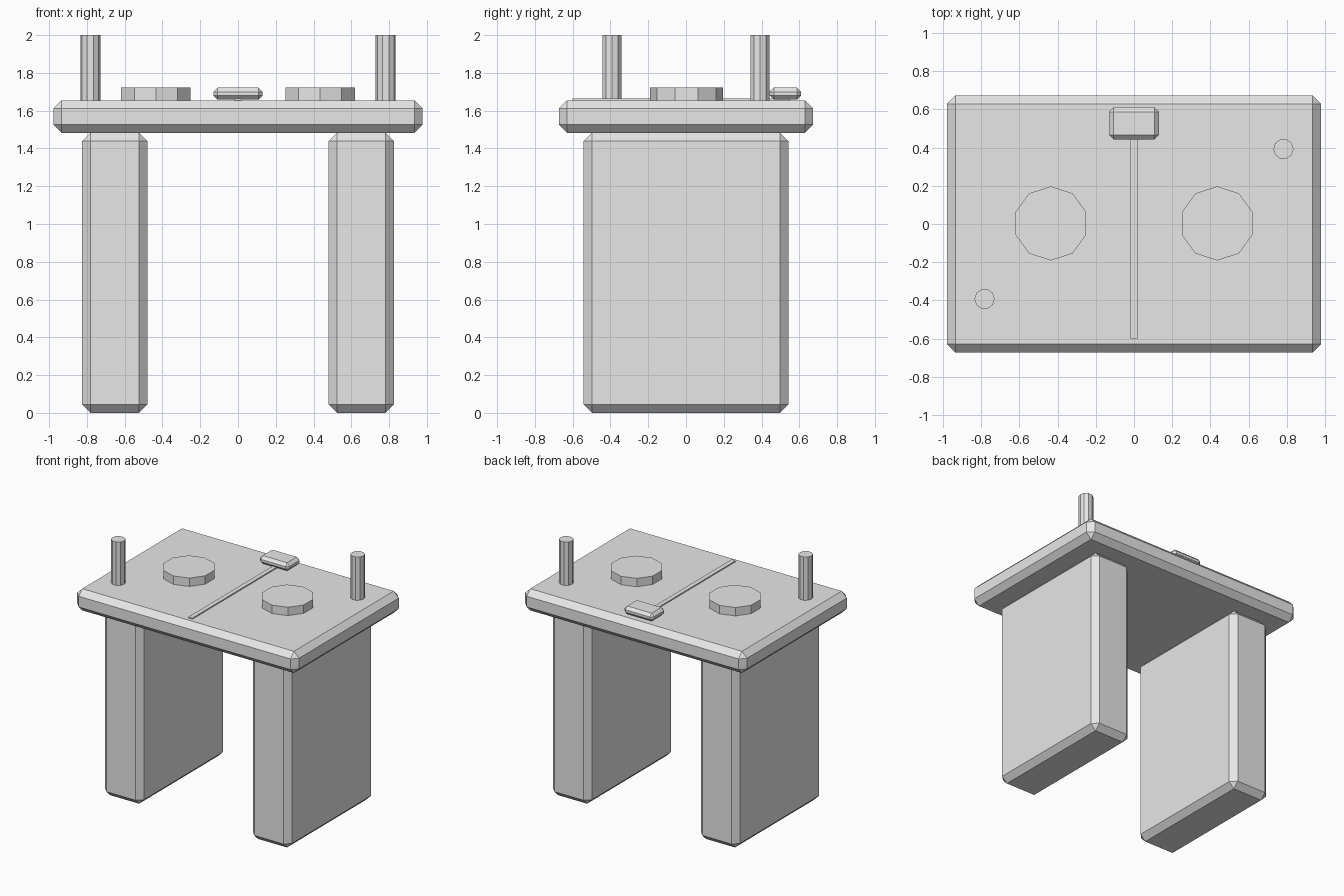
import bpy
import bmesh
import math
from mathutils import Matrix, Vector

cube = bpy.data.objects.get("Cube")
if cube:
    bpy.data.objects.remove(cube, do_unlink=True)

GREY = (0.8, 0.8, 0.8, 1.0)
grey = bpy.data.materials.new("plain grey")
grey.use_nodes = True
grey.diffuse_color = GREY
grey.node_tree.nodes["Principled BSDF"].inputs["Base Color"].default_value = GREY


def add_object(name, bm):
    mesh = bpy.data.meshes.new(name)
    bm.to_mesh(mesh)
    bm.free()
    mesh.materials.append(grey)
    obj = bpy.data.objects.new(name, mesh)
    bpy.context.collection.objects.link(obj)
    return obj


def box(name, low, high, chamfer=0):
    """Box between two corners, with optional chamfered edges."""
    low, high = Vector(low), Vector(high)
    bm = bmesh.new()
    place = Matrix.Translation((low + high) / 2) @ Matrix.Diagonal((*(high - low), 1))
    bmesh.ops.create_cube(bm, size=1, matrix=place)
    if chamfer:
        bmesh.ops.bevel(bm, geom=bm.edges[:], offset=chamfer, segments=1,
                        affect='EDGES', clamp_overlap=True)
    return add_object(name, bm)


def prism(name, x, y, bottom, top, radius, start):
    """Upright ten-sided prism whose first corner lies at the start angle."""
    bm = bmesh.new()
    place = (Matrix.Translation((x, y, (bottom + top) / 2))
             @ Matrix.Rotation(start, 4, 'Z'))
    # Start from a ring with a known corner direction
    ring = [bm.verts.new(place @ Vector((radius * math.cos(i * math.tau / 10),
                                         radius * math.sin(i * math.tau / 10),
                                         (bottom - top) / 2))) for i in range(10)]
    base = bm.faces.new(ring)
    extruded = bmesh.ops.extrude_face_region(bm, geom=[base], use_keep_orig=True)
    moved = [v for v in extruded["geom"] if isinstance(v, bmesh.types.BMVert)]
    bmesh.ops.translate(bm, verts=moved, vec=(0, 0, top - bottom))
    bmesh.ops.recalc_face_normals(bm, faces=bm.faces[:])
    return add_object(name, bm)


SLAB_TOP = 1.655

# Table slab
box("top_slab", (-0.978, -0.673, 1.482), (0.978, 0.673, SLAB_TOP), 0.044)

# Slab legs, raised discs and upright pins on both sides
for side, s in (("left", 1), ("right", -1)):
    inner, outer = sorted((0.48 * s, 0.825 * s))
    box(side + "_leg", (inner, -0.542, 0), (outer, 0.542, 1.484), 0.044)
    prism(side + "_disc", 0.435 * s, 0.003, SLAB_TOP, 1.722, 0.194, math.pi / 2)
    prism(side + "_pin", 0.782 * s, 0.392 * s, SLAB_TOP, 2.0, 0.053, 0)

# Centre strip and the block at its back end
box("centre_strip", (-0.018, -0.6, SLAB_TOP - 0.01), (0.018, 0.55, 1.664))
box("back_block", (-0.13, 0.443, 1.658), (0.13, 0.609, 1.722), 0.022)
